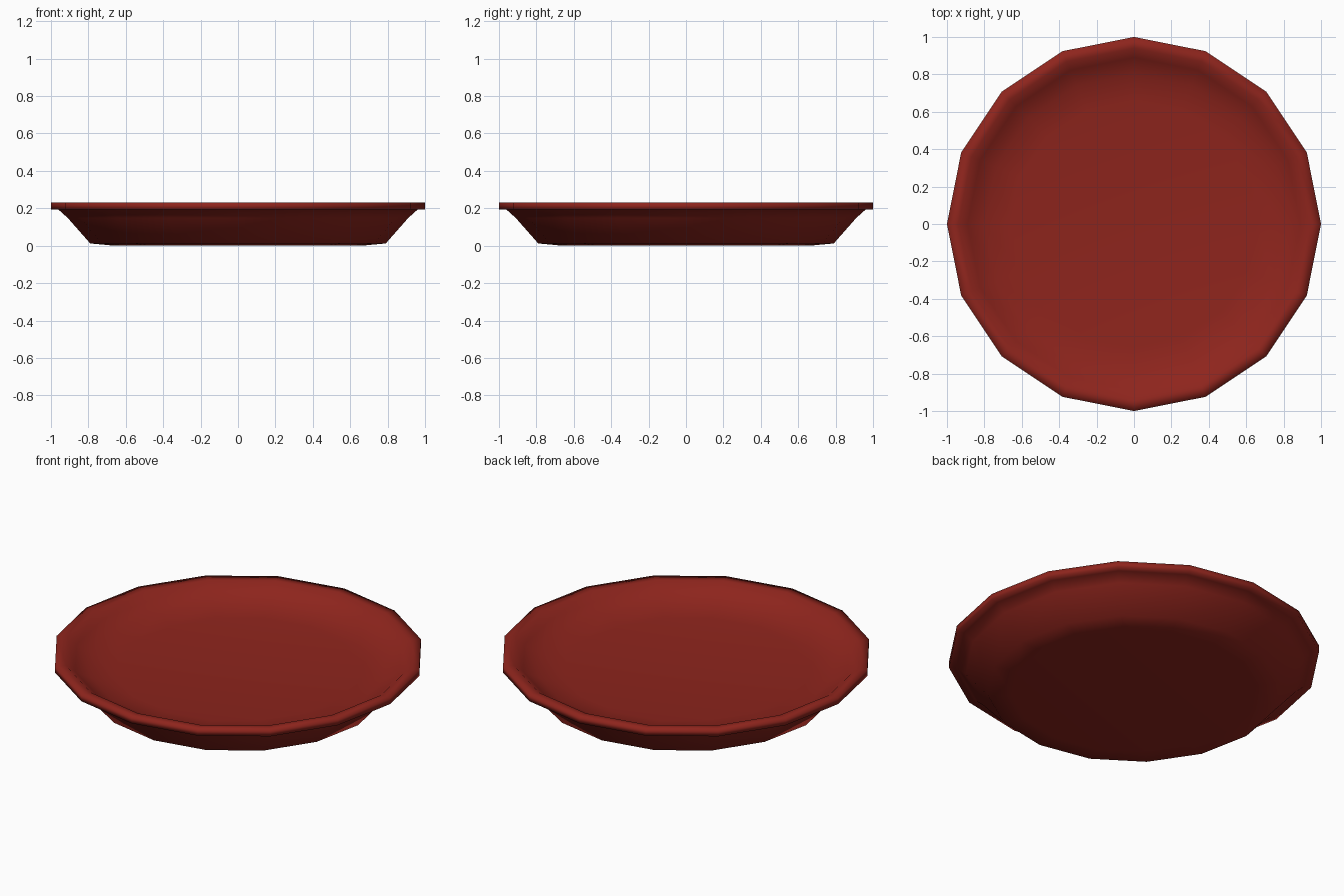
import bpy, bmesh, math

if "Cube" in bpy.data.objects:
    bpy.data.objects.remove(bpy.data.objects["Cube"])

SIDES = 16

# plate cross-section (radius, height): underside centre, out over the rim, back to the floor
profile = [(0.66, 0.0), (0.79, 0.012), (0.91, 0.148), (0.96, 0.193), (1.0, 0.193),
           (1.0, 0.23), (0.94, 0.23), (0.89, 0.19), (0.80, 0.147), (0.66, 0.13)]

bm = bmesh.new()
rings = []
for r, z in profile:
    rings.append([bm.verts.new((r * math.cos(math.tau * i / SIDES),
                                r * math.sin(math.tau * i / SIDES), z))
                  for i in range(SIDES)])

# walls and rim
for lower, upper in zip(rings, rings[1:]):
    for i in range(SIDES):
        j = (i + 1) % SIDES
        bm.faces.new((lower[i], lower[j], upper[j], upper[i]))

# flat underside and eating surface
bm.faces.new(list(reversed(rings[0])))
bm.faces.new(rings[-1])
bmesh.ops.recalc_face_normals(bm, faces=bm.faces[:])
for f in bm.faces:
    f.smooth = True

mesh = bpy.data.meshes.new("plate")
bm.to_mesh(mesh)
bm.free()
plate = bpy.data.objects.new("plate", mesh)
bpy.context.collection.objects.link(plate)

# red glaze
glaze = bpy.data.materials.new("red_glaze")
glaze.diffuse_color = (0.27, 0.018, 0.012, 1)
glaze.use_nodes = True
glaze.node_tree.nodes["Principled BSDF"].inputs["Base Color"].default_value = glaze.diffuse_color
mesh.materials.append(glaze)
